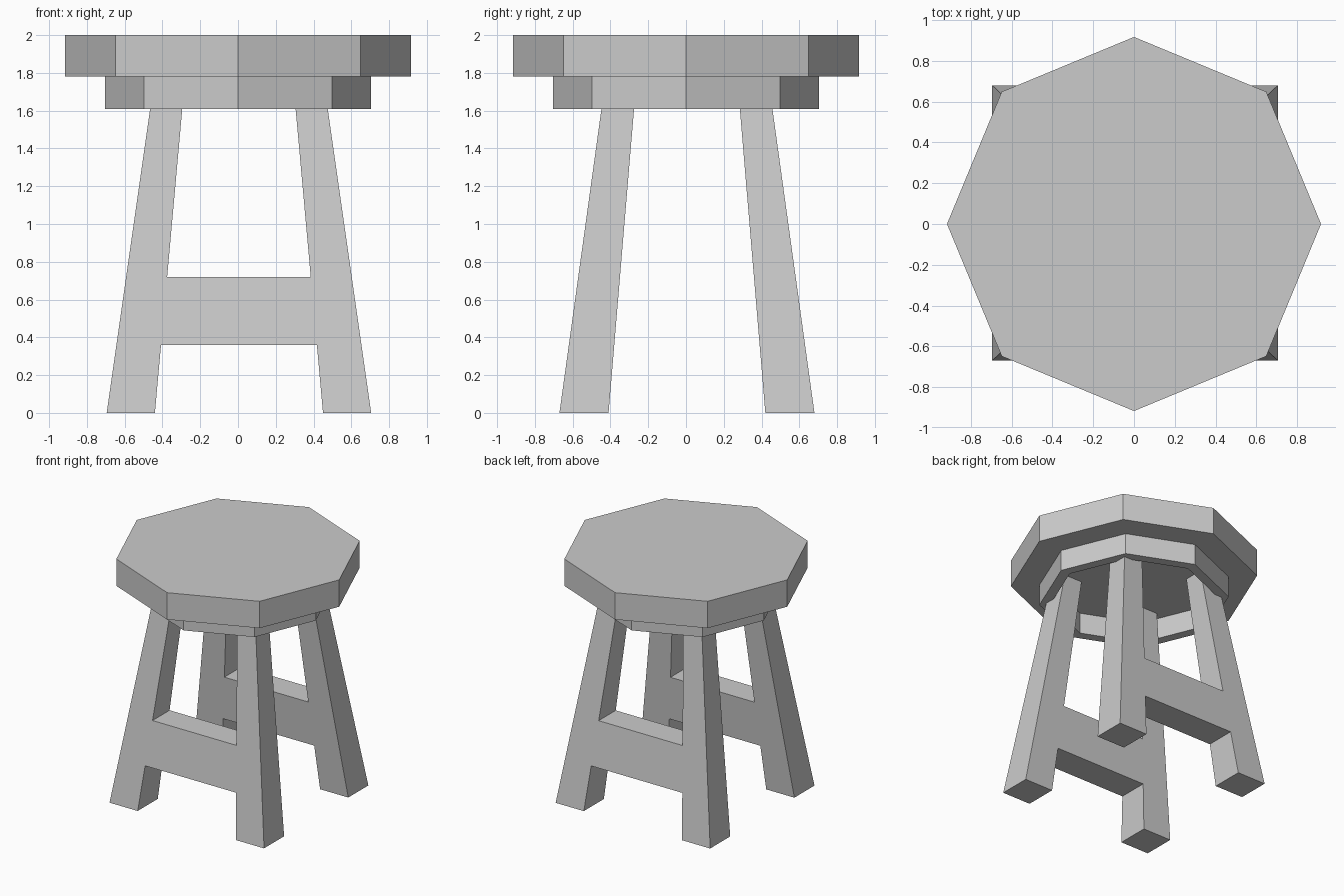
import bpy, bmesh, math

if "Cube" in bpy.data.objects:
    bpy.data.objects.remove(bpy.data.objects["Cube"])

SEAT_UNDER, APRON_UNDER = 1.78, 1.61
LEG_CENTRE = 0.005


def make_object(name, verts, faces):
    mesh = bpy.data.meshes.new(name)
    mesh.from_pydata(verts, [], faces)
    bm = bmesh.new()
    bm.from_mesh(mesh)
    bmesh.ops.recalc_face_normals(bm, faces=bm.faces)
    bm.to_mesh(mesh)
    bm.free()
    obj = bpy.data.objects.new(name, mesh)
    bpy.context.collection.objects.link(obj)
    return obj


def octagon(r, z):
    return [(r * math.cos(i * math.pi / 4), r * math.sin(i * math.pi / 4), z) for i in range(8)]


def bands(rings, n, closed=False):
    """Quads joining consecutive rings of n points."""
    pairs = [(k, (k + 1) % rings) for k in range(rings if closed else rings - 1)]
    return [(a * n + i, a * n + (i + 1) % n, b * n + (i + 1) % n, b * n + i)
            for a, b in pairs for i in range(n)]


def leg_section(z):
    """Inner x, outer x, inner y, outer y of the splayed, tapering leg at height z."""
    t = z / APRON_UNDER
    mix = lambda a, b: a + (b - a) * t
    return mix(.445, .30), mix(.70, .47), mix(.415, .28), mix(.675, .4525)


def block(name, low, high, sx, sy):
    """Six-sided block between two four-point sections, mirrored by the signs."""
    verts = [(sx * x + LEG_CENTRE, sy * y + LEG_CENTRE, z) for x, y, z in low + high]
    return make_object(name, verts, bands(2, 4) + [(0, 1, 2, 3), (4, 5, 6, 7)])


# Octagonal seat
make_object("seat", octagon(.917, SEAT_UNDER) + octagon(.917, 2.0),
            bands(2, 8) + [tuple(range(8)), tuple(range(8, 16))])

# Hollow octagonal apron ring under the seat
make_object("apron_ring",
            octagon(.705, APRON_UNDER) + octagon(.705, SEAT_UNDER)
            + octagon(.624, SEAT_UNDER) + octagon(.624, APRON_UNDER),
            bands(4, 8, closed=True))


def leg_ring(z):
    x0, x1, y0, y1 = leg_section(z)
    return [(x0, y0, z), (x1, y0, z), (x1, y1, z), (x0, y1, z)]


def bar_ring(z):
    x0, _, y0, y1 = leg_section(z)
    return [(-x0, y0, z), (x0, y0, z), (x0, y1, z), (-x0, y1, z)]


# Four legs, with a stretcher joining each front and back pair
for sy, end in ((-1, "front"), (1, "back")):
    for sx, side in ((-1, "left"), (1, "right")):
        block(f"{end}_{side}_leg", leg_ring(0), leg_ring(SEAT_UNDER), sx, sy)
    block(f"{end}_stretcher", bar_ring(.36), bar_ring(.72), 1, sy)
